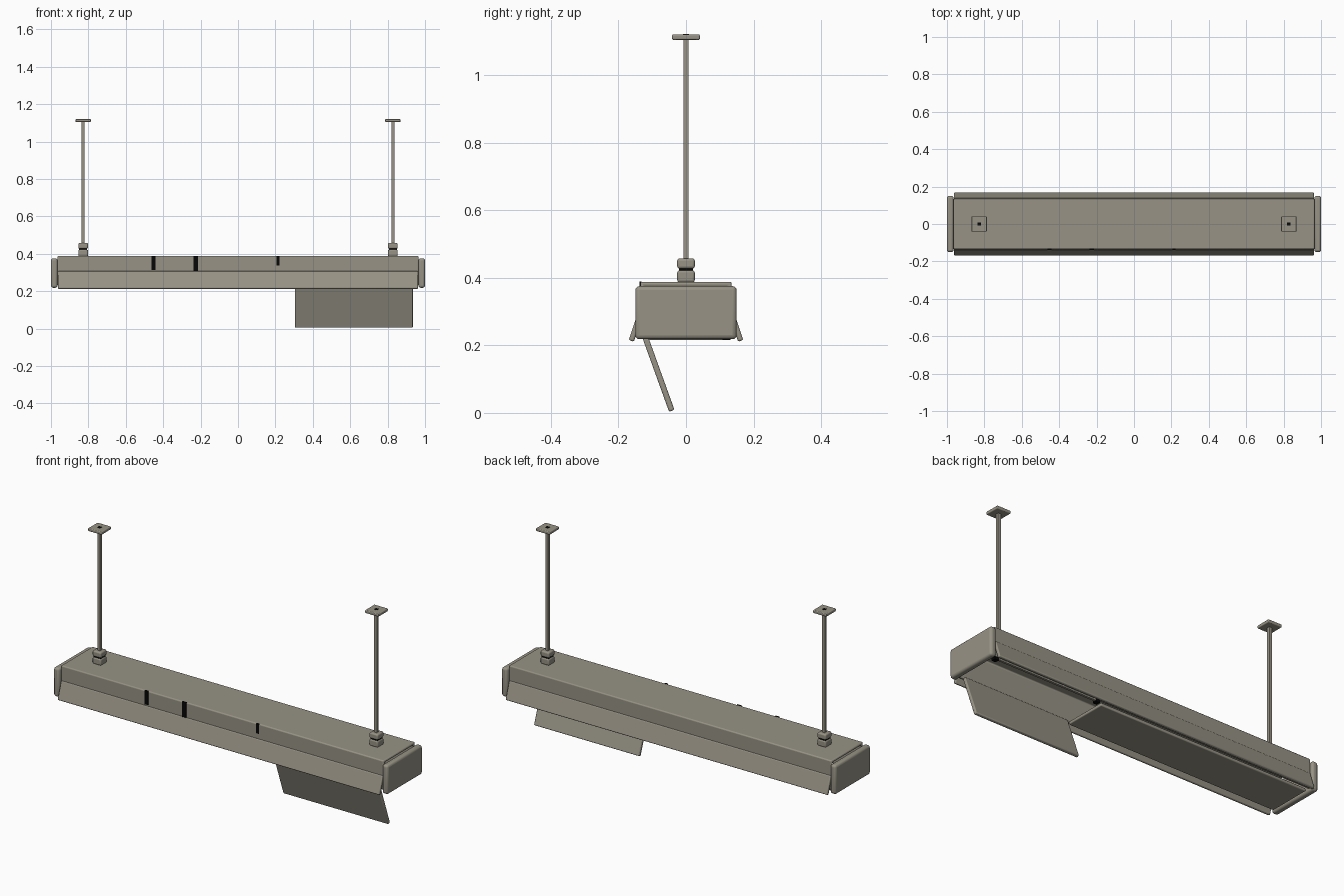
import bpy, bmesh, math
from mathutils import Matrix, Vector

if "Cube" in bpy.data.objects:
    bpy.data.objects.remove(bpy.data.objects["Cube"], do_unlink=True)


def material(name, rgb):
    m = bpy.data.materials.new(name)
    m.use_nodes = True
    m.diffuse_color = (*rgb, 1)
    bsdf = m.node_tree.nodes["Principled BSDF"]
    bsdf.inputs["Base Color"].default_value = (*rgb, 1)
    bsdf.inputs["Roughness"].default_value = 0.6
    return m


METAL = material("warm grey metal", (0.31, 0.29, 0.235))
BLACK = material("black", (0.002, 0.002, 0.002))


def finish(name, bm, mat, bevel):
    bmesh.ops.recalc_face_normals(bm, faces=bm.faces)
    mesh = bpy.data.meshes.new(name)
    bm.to_mesh(mesh)
    bm.free()
    mesh.materials.append(mat)
    ob = bpy.data.objects.new(name, mesh)
    bpy.context.collection.objects.link(ob)
    if bevel:
        mod = ob.modifiers.new("rounded edges", 'BEVEL')
        mod.width, mod.segments = bevel, 3
        bpy.ops.object.select_all(action='DESELECT')
        ob.select_set(True)
        bpy.context.view_layer.objects.active = ob
        bpy.ops.object.shade_smooth_by_angle(angle=math.radians(40))
    return ob


def box(name, lo, hi, mat=METAL, bevel=0):
    lo, hi = Vector(lo), Vector(hi)
    bm = bmesh.new()
    place = Matrix.Translation((lo + hi) / 2) @ Matrix.Diagonal((*(hi - lo), 1))
    bmesh.ops.create_cube(bm, size=1, matrix=place)
    return finish(name, bm, mat, bevel)


def extrusion(name, profile, x0, x1, mat=METAL, bevel=0):
    """Extrude a closed (y, z) profile along x."""
    bm = bmesh.new()
    face = bm.faces.new([bm.verts.new((x0, y, z)) for y, z in profile])
    ext = bmesh.ops.extrude_face_region(bm, geom=[face])
    verts = [g for g in ext["geom"] if isinstance(g, bmesh.types.BMVert)]
    bmesh.ops.translate(bm, verts=verts, vec=(x1 - x0, 0, 0))
    return finish(name, bm, mat, bevel)


def slab(name, a, b, thick, x0, x1, bevel):
    """Flat sheet running from a to b in the (y, z) plane."""
    a, b = Vector(a), Vector(b)
    d = (b - a).normalized()
    n = Vector((-d.y, d.x)) * thick / 2
    return extrusion(name, [a + n, b + n, b - n, a - n], x0, x1, METAL, bevel)


# Housing: a channel open at the bottom
W, TOP, BASE, T = 0.135, 0.388, 0.23, 0.014
half = [(W, BASE), (W, TOP), (W - T, TOP - T), (W - T, BASE)]
channel = [half[0], half[1], (-W, TOP), (-W, BASE),
           (T - W, BASE), (T - W, TOP - T), half[2], half[3]]
extrusion("housing", channel, -0.965, 0.965, METAL, 0.006)

# Flared skirts along both long sides
for side, label in ((-1, "front"), (1, "back")):
    slab(label + "_skirt", (side * 0.131, 0.306), (side * 0.162, 0.213),
         0.016, -0.962, 0.962, 0.005)

# End caps, hangers and ceiling plates
for s, label in ((-1, "right"), (1, "left")):
    xs = sorted((s * 0.965, s * 1.0))
    box(label + "_end_cap", (xs[0], -0.15, 0.218), (xs[1], 0.15, 0.375),
        METAL, 0.012)
    x = s * 0.828

    def hanger(name, r, z0, z1, mat=METAL, bevel=0):
        box(label + "_" + name, (x - r, -r, z0), (x + r, r, z1), mat, bevel)

    hanger("lower_collar", 0.026, 0.386, 0.422, METAL, 0.007)
    hanger("collar_gap", 0.021, 0.42, 0.43, BLACK)
    hanger("upper_collar", 0.026, 0.427, 0.457, METAL, 0.007)
    hanger("rod", 0.008, 0.45, 1.108)
    hanger("ceiling_plate", 0.041, 1.104, 1.12, METAL, 0.004)
    hanger("rod_end", 0.009, 1.118, 1.121, BLACK)

# Closed lower panel, and the open one hanging from its front edge
box("closed_panel", (-0.95, -0.118, 0.215), (0.3, 0.118, 0.232), METAL, 0.005)
slab("open_panel", (-0.125, 0.236), (-0.042, 0.006), 0.017, 0.305, 0.935, 0.005)

# Latch bar and black catches beside the open bay
box("latch_bar", (0.32, 0.118, 0.222), (0.95, 0.13, 0.234))
for x in (0.33, 0.948):
    box("catch", (x - 0.012, 0.108, 0.216), (x + 0.012, 0.132, 0.236), BLACK)

# Black slots on the front wall
for x, w, z in ((-0.452, 0.02, 0.314), (-0.225, 0.024, 0.306), (0.213, 0.016, 0.336)):
    box("slot", (x - w / 2, -W - 0.003, z), (x + w / 2, -W + 0.004, TOP + 0.001), BLACK)
